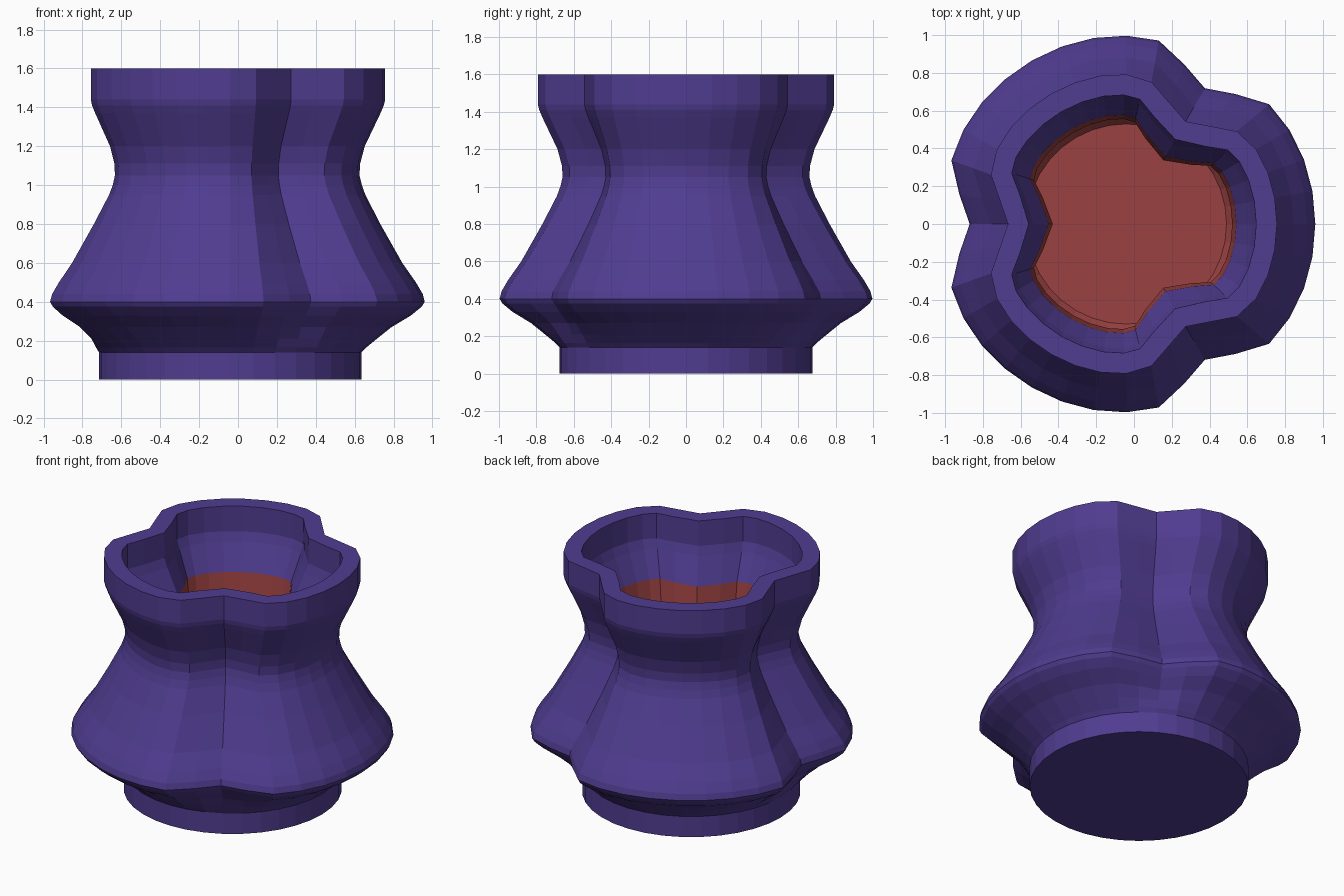
import bpy, bmesh
from math import sin, cos, radians
from mathutils import Vector

if "Cube" in bpy.data.objects:
    bpy.data.objects.remove(bpy.data.objects["Cube"])

CX, N = -0.04, 36
# notch weight by degrees from the lobe centre: crisp at the belly, softer at the rim
CRISP = {0: 0, 10: 0, 20: 0, 30: 0.02, 40: 0.08, 50: 0.60, 60: 1}
SOFT = {0: 0, 10: 0, 20: 0, 30: 0.03, 40: 0.20, 50: 0.70, 60: 1}


def outline(r, depth, soft, inset=0.0):
    """Three-lobed ring of 2D points, optionally inset along its normals."""
    pts = []
    for i in range(N):
        a = i * 10
        d = min(a % 120, 120 - a % 120)
        w = CRISP[d] * (1 - soft) + SOFT[d] * soft
        rr = r - depth * w
        pts.append(Vector((rr * cos(radians(a)), rr * sin(radians(a)))))
    out = []
    for i, p in enumerate(pts):
        t = (pts[(i + 1) % N] - pts[i - 1]).normalized()
        out.append(p - Vector((t.y, -t.x)) * inset)
    return out


# z, lobe radius, notch depth, softness, inset, material of the band leading to it
outer = [
    (0, .675, 0, 0, 0), (.14, .675, 0, 0, 0), (.165, .70, .01, 0, 0),
    (.21, .755, .05, 0, 0), (.27, .83, .10, 0, 0), (.33, .93, .15, 0, 0),
    (.375, .985, .17, 0, 0), (.40, 1.0, .17, 0, 0), (.44, .99, .17, .1, 0),
    (.50, .955, .17, .2, 0), (.60, .885, .17, .3, 0), (.80, .772, .17, .6, 0),
    (.95, .695, .17, .9, 0), (1.0, .677, .17, 1, 0), (1.05, .665, .17, 1, 0),
    (1.11, .668, .17, 1, 0), (1.2, .692, .17, 1, 0), (1.37, .773, .17, 1, 0),
    (1.41, .79, .17, 1, 0), (1.44, .797, .17, 1, 0), (1.6, .797, .17, 1, 0),
]
inner = [
    (1.6, .797, .17, 1, .11), (1.43, .795, .17, 1, .11), (1.37, .773, .17, 1, .11),
    (1.2, .692, .17, 1, .11), (1.05, .665, .17, 1, .105), (.95, .695, .17, .9, .11),
    (.80, .772, .17, .6, .115), (.60, .885, .17, .3, .12), (.44, .985, .17, .1, .12),
    (.39, .95, .16, 0, .12), (.30, .82, .09, 0, .11), (.20, .69, .01, 0, .11),
    (.14, .675, 0, 0, .11), (.10, .64, 0, 0, .11),
]

bm = bmesh.new()
rings = []
for z, r, depth, soft, inset in outer + inner:
    rings.append([bm.verts.new((p.x + CX, p.y, z)) for p in outline(r, depth, soft, inset)])

# walls: purple outside and at the mouth, red glaze deeper inside
for k, (a, b) in enumerate(zip(rings, rings[1:])):
    for i in range(N):
        j = (i + 1) % N
        f = bm.faces.new((a[i], a[j], b[j], b[i]))
        f.material_index = 1 if k >= len(outer) + 3 else 0

# underside and inner floor
bm.faces.new(rings[0][::-1])
bm.faces.new(rings[-1]).material_index = 1

mesh = bpy.data.meshes.new("lobed_vase")
bm.to_mesh(mesh)
bm.free()
for name, col in (("purple_glaze", (.08, .045, .28, 1)), ("red_interior", (.33, .053, .053, 1))):
    m = bpy.data.materials.new(name)
    m.diffuse_color = col
    m.use_nodes = True
    m.node_tree.nodes["Principled BSDF"].inputs["Base Color"].default_value = m.diffuse_color
    mesh.materials.append(m)
vase = bpy.data.objects.new("lobed_vase", mesh)
bpy.context.collection.objects.link(vase)
